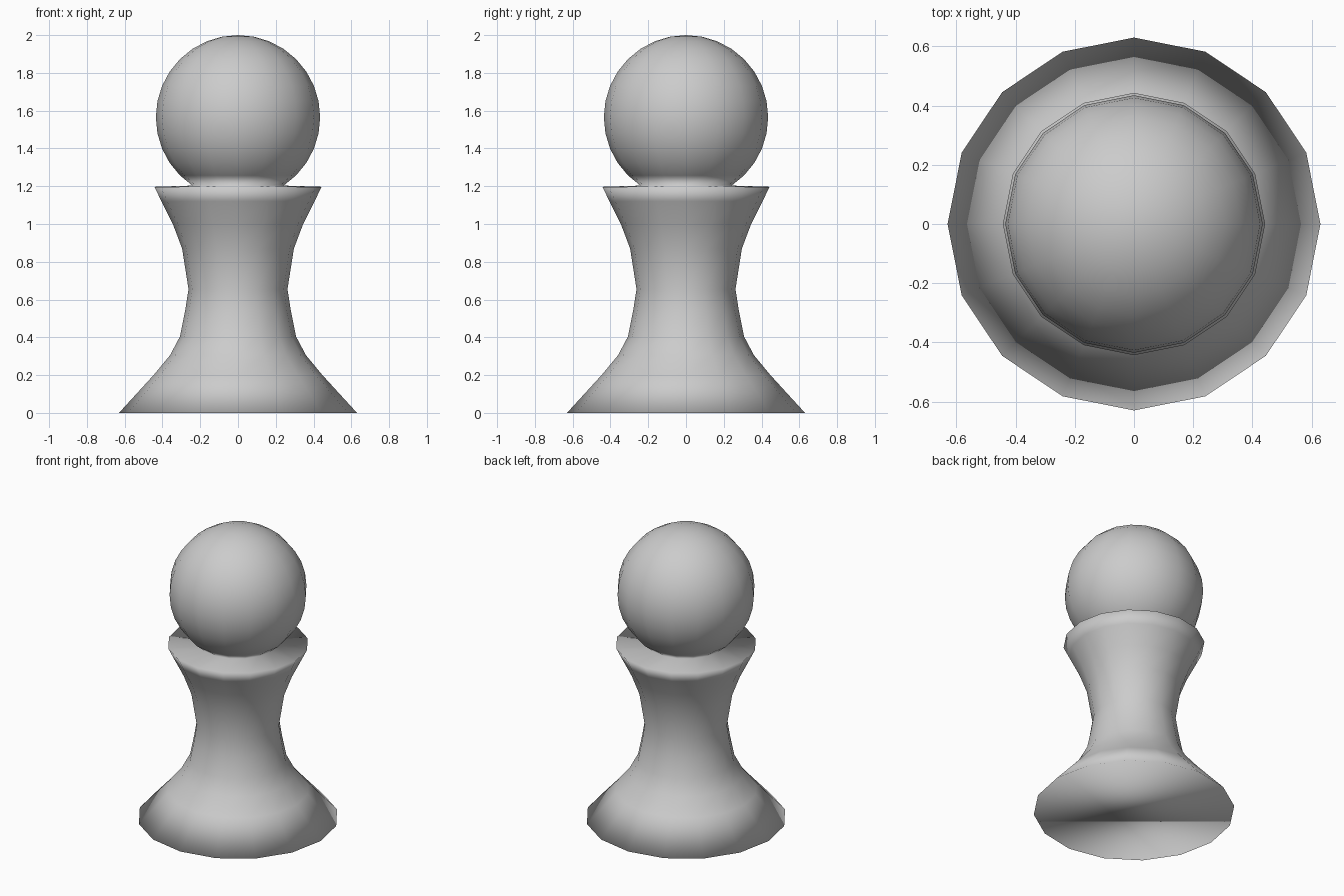
import bpy, bmesh
from math import sin, cos, pi, radians

if "Cube" in bpy.data.objects:
    bpy.data.objects.remove(bpy.data.objects["Cube"])

SIDES = 16
HEAD_R, HEAD_Z = 0.435, 1.565


def lathe(name, profile):
    """Revolve (radius, z) points around z, cap the bottom, close at the top pole."""
    bm = bmesh.new()
    rings = []
    for r, z in profile:
        rings.append([bm.verts.new((r * cos(2 * pi * i / SIDES),
                                    r * sin(2 * pi * i / SIDES), z))
                      for i in range(SIDES)])
    for low, high in zip(rings, rings[1:]):
        for i in range(SIDES):
            j = (i + 1) % SIDES
            bm.faces.new((low[i], low[j], high[j], high[i]))
    bm.faces.new(rings[0][::-1])
    pole = bm.verts.new((0, 0, HEAD_Z + HEAD_R))
    for i in range(SIDES):
        bm.faces.new((rings[-1][i], rings[-1][(i + 1) % SIDES], pole))
    for f in bm.faces:
        f.smooth = True
    mesh = bpy.data.meshes.new(name)
    bm.to_mesh(mesh)
    bm.free()
    obj = bpy.data.objects.new(name, mesh)
    bpy.context.collection.objects.link(obj)
    return obj


# flared base, waisted stem and collar
stem = [(0.63, 0.0), (0.447, 0.2), (0.36, 0.305), (0.307, 0.405),
        (0.28, 0.54), (0.262, 0.655), (0.296, 0.87), (0.345, 1.0),
        (0.405, 1.12), (0.443, 1.197)]

# ball head, growing out of the flat collar top
head = [(HEAD_R * sin(radians(11.25 * k)), HEAD_Z - HEAD_R * cos(radians(11.25 * k)))
        for k in range(3, 16)]

lathe("chess_piece", stem + head)
